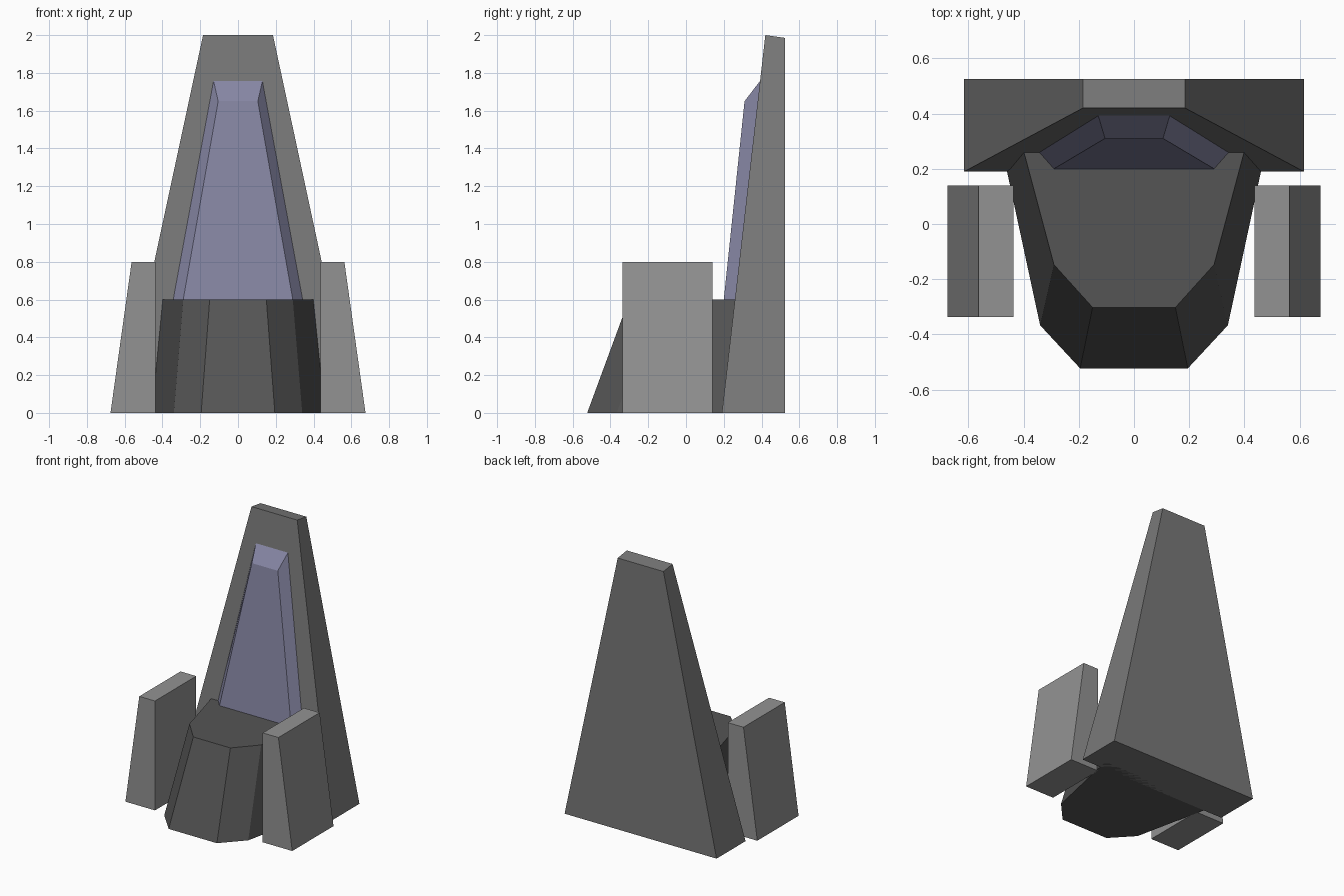
import bpy, bmesh

if "Cube" in bpy.data.objects:
    bpy.data.objects.remove(bpy.data.objects["Cube"])


def material(name, rgb):
    mat = bpy.data.materials.new(name)
    mat.diffuse_color = (*rgb, 1)
    mat.use_nodes = True
    mat.node_tree.nodes["Principled BSDF"].inputs["Base Color"].default_value = mat.diffuse_color
    return mat


def loft(name, bottom, top, mat):
    """Closed flat-sided solid between two rings of matching points."""
    bm = bmesh.new()
    lo = [bm.verts.new(p) for p in bottom]
    hi = [bm.verts.new(p) for p in top]
    n = len(lo)
    bm.faces.new(lo[::-1])
    bm.faces.new(hi)
    for i in range(n):
        j = (i + 1) % n
        bm.faces.new((lo[i], lo[j], hi[j], hi[i]))
    bmesh.ops.recalc_face_normals(bm, faces=bm.faces)
    mesh = bpy.data.meshes.new(name)
    bm.to_mesh(mesh)
    bm.free()
    mesh.materials.append(mat)
    obj = bpy.data.objects.new(name, mesh)
    bpy.context.collection.objects.link(obj)
    return obj


def ring(half):
    """Complete a ring from its right half, listed front to back."""
    return half + [(-x, y, z) for x, y, z in reversed(half)]


mid_grey = material("mid_grey", (0.19, 0.19, 0.19))
dark_grey = material("dark_grey", (0.09, 0.09, 0.09))
light_grey = material("light_grey", (0.29, 0.29, 0.29))
lavender = material("lavender", (0.24, 0.24, 0.37))

# Tall tapering backrest, front leaning back to a vertical rear
loft("backrest",
     ring([(0.615, 0.19, 0), (0.615, 0.525, 0)]),
     ring([(0.185, 0.42, 2.0), (0.185, 0.525, 1.985)]), mid_grey)

# Faceted seat block, rear edge buried in the backrest
loft("seat",
     ring([(0.195, -0.523, 0), (0.34, -0.367, 0), (0.476, 0.265, 0)]),
     ring([(0.15, -0.302, 0.6), (0.29, -0.147, 0.6), (0.40, 0.265, 0.6)]), dark_grey)

# Raised bevelled panel on the backrest
loft("back_panel",
     ring([(0.29, 0.2, 0.6), (0.345, 0.262, 0.6)]),
     ring([(0.105, 0.31, 1.65), (0.13, 0.394, 1.76)]), lavender)

# Armrests: vertical inside, sloping outside
for side, label in ((-1, "left"), (1, "right")):
    y0, y1 = -0.337, 0.14
    rings = []
    for outer, z in ((0.675, 0), (0.563, 0.8)):
        rings.append([(side * 0.436, y0, z), (side * outer, y0, z),
                      (side * outer, y1, z), (side * 0.436, y1, z)])
    loft(label + "_armrest", *rings, light_grey)
